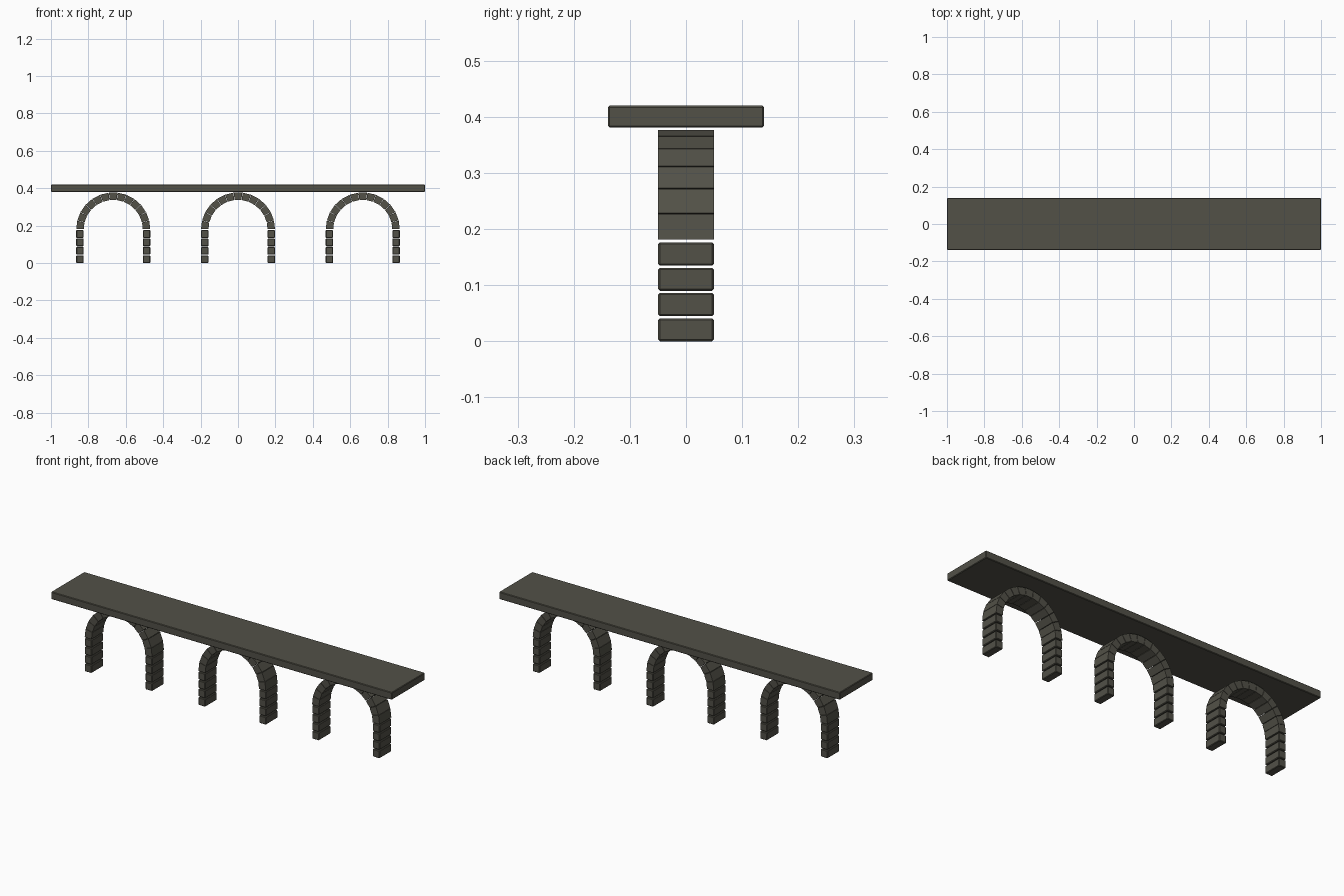
import bpy
import bmesh
from math import pi, sin, cos

cube = bpy.data.objects.get("Cube")
if cube:
    bpy.data.objects.remove(cube, do_unlink=True)

stone = bpy.data.materials.new("dark stone")
stone.use_nodes = True
colour = (0.085, 0.082, 0.064, 1)
stone.diffuse_color = colour
bsdf = stone.node_tree.nodes["Principled BSDF"]
bsdf.inputs["Base Color"].default_value = colour
bsdf.inputs["Roughness"].default_value = 0.9

DEPTH = 0.099      # arch thickness front to back
OUTER = 0.198
INNER = 0.158
SPRING = 0.18      # height where the curve begins
STONES = 13
JOINT = 0.002


def add_prism(bm, profile, depth):
    """Extrude an x-z outline evenly about y = 0."""
    front = [bm.verts.new((x, -depth / 2, z)) for x, z in profile]
    back = [bm.verts.new((x, depth / 2, z)) for x, z in profile]
    bm.faces.new(front)
    bm.faces.new(back[::-1])
    n = len(profile)
    for i in range(n):
        j = (i + 1) % n
        bm.faces.new((front[j], front[i], back[i], back[j]))


def add_block(bm, x0, x1, z0, z1, depth):
    add_prism(bm, [(x0, z0), (x1, z0), (x1, z1), (x0, z1)], depth)


def finish(bm, name, x=0, bevel=0):
    bmesh.ops.recalc_face_normals(bm, faces=bm.faces)
    mesh = bpy.data.meshes.new(name)
    bm.to_mesh(mesh)
    bm.free()
    mesh.materials.append(stone)
    obj = bpy.data.objects.new(name, mesh)
    obj.location.x = x
    bpy.context.collection.objects.link(obj)
    if bevel:
        mod = obj.modifiers.new("worn edges", "BEVEL")
        mod.width = bevel
        mod.segments = 1
    return obj


# Flat bridge deck
bm = bmesh.new()
add_block(bm, -1, 1, 0.381, 0.42, 0.278)
finish(bm, "deck", bevel=0.003)

for label, x in (("right", -0.667), ("middle", 0), ("left", 0.667)):
    # Stacked pier blocks on both sides of the arch
    bm = bmesh.new()
    for side in (-1, 1):
        for row in range(4):
            z = row * SPRING / 4
            add_block(bm, side * INNER, side * OUTER, z, z + 0.041, DEPTH)
    finish(bm, label + "_pier_blocks", x, 0.003)

    # Ring of wedge stones with thin open joints
    bm = bmesh.new()
    for i in range(STONES):
        a0, a1 = i * pi / STONES, (i + 1) * pi / STONES
        corners = []
        for radius, angle, shift in ((INNER, a0, 1), (OUTER, a0, 1),
                                     (OUTER, a1, -1), (INNER, a1, -1)):
            a = angle + shift * JOINT / 2 / radius
            corners.append((radius * cos(a), SPRING + radius * sin(a)))
        add_prism(bm, corners, DEPTH)
    finish(bm, label + "_arch_stones", x)
